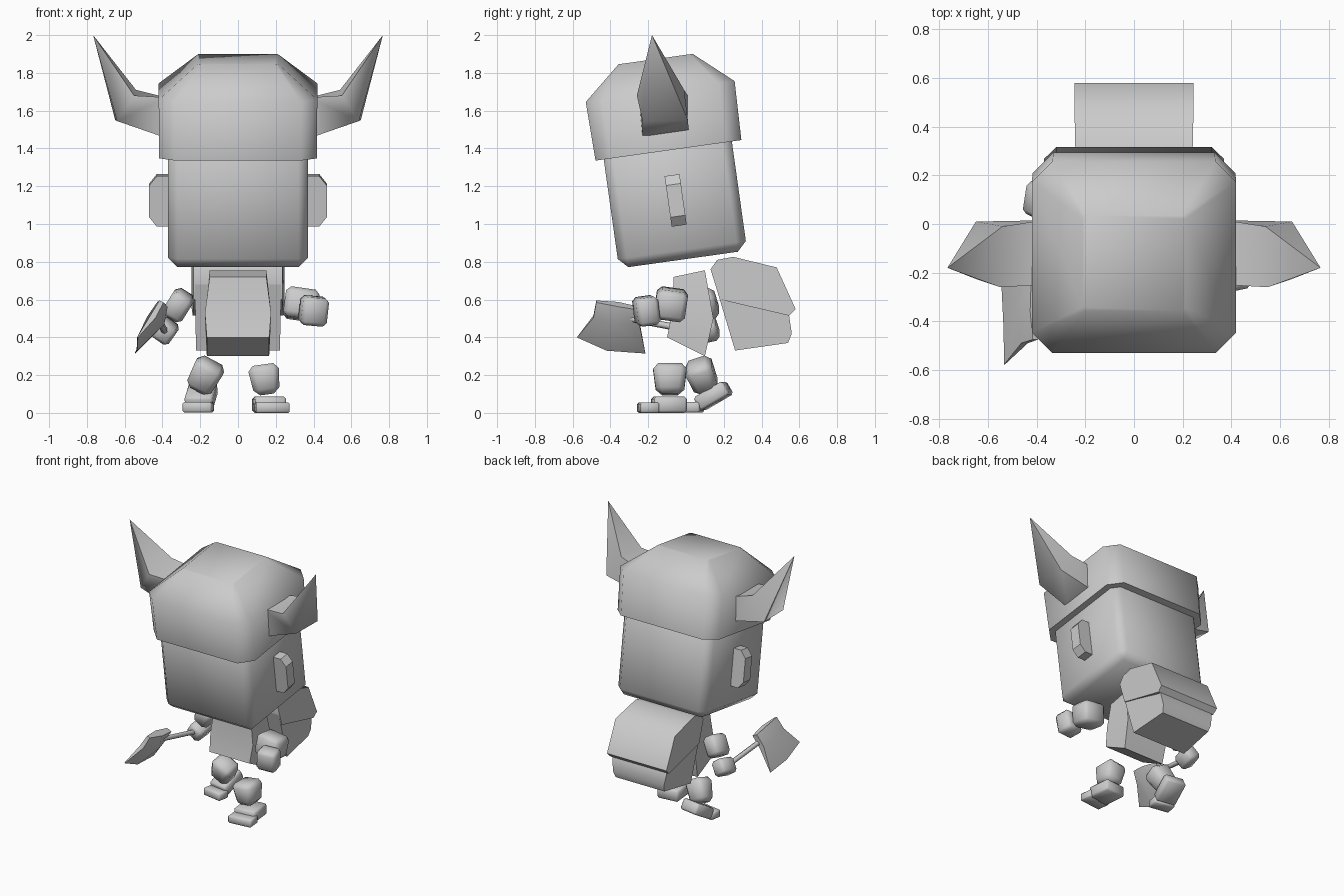
import bpy, bmesh
from math import radians
from mathutils import Matrix, Euler, Vector

cube = bpy.data.objects.get("Cube")
if cube:
    bpy.data.objects.remove(cube, do_unlink=True)

grey = bpy.data.materials.new("plain grey")
grey.use_nodes = True
COLOUR = (0.6, 0.6, 0.6, 1)
grey.diffuse_color = COLOUR
grey.node_tree.nodes["Principled BSDF"].inputs["Base Color"].default_value = COLOUR
TILT = radians(8)


def finish(name, bm, place=Matrix(), angle=62):
    """Turn a bmesh into a smooth object that keeps its hard edges."""
    bm.transform(place)
    bmesh.ops.recalc_face_normals(bm, faces=bm.faces)
    for f in bm.faces:
        f.smooth = True
    mesh = bpy.data.meshes.new(name)
    bm.to_mesh(mesh)
    bm.free()
    mesh.set_sharp_from_angle(angle=radians(angle))
    mesh.materials.append(grey)
    obj = bpy.data.objects.new(name, mesh)
    bpy.context.collection.objects.link(obj)
    return obj


def placed(centre, turn=(0, 0, 0)):
    return Matrix.Translation(centre) @ Euler([radians(a) for a in turn]).to_matrix().to_4x4()


def block(name, size, centre, turn=(0, 0, 0), bevel=0.02, taper=1.0, angle=62):
    """Bevelled box; taper scales its lower end."""
    bm = bmesh.new()
    bmesh.ops.create_cube(bm, size=1)
    for v in bm.verts:
        k = taper if v.co.z < 0 else 1
        v.co = Vector((v.co.x * size[0] * k, v.co.y * size[1] * k, v.co.z * size[2]))
    if bevel:
        bmesh.ops.bevel(bm, geom=bm.edges[:], offset=bevel, segments=1, affect='EDGES')
    return finish(name, bm, placed(centre, turn), angle)


def loft(name, rings, place=Matrix(), angle=62):
    """Skin a list of equal rings and cap both ends."""
    bm = bmesh.new()
    rows = [[bm.verts.new(p) for p in ring] for ring in rings]
    n = len(rows[0])
    for a, b in zip(rows, rows[1:]):
        for i in range(n):
            j = (i + 1) % n
            bm.faces.new((a[i], a[j], b[j], b[i]))
    bm.faces.new(rows[0])
    bm.faces.new(rows[-1])
    bmesh.ops.remove_doubles(bm, verts=bm.verts, dist=0.0005)
    return finish(name, bm, place, angle)


def octagon(x, y, cut, z):
    return [(x, cut - y, z), (x, y - cut, z), (x - cut, y, z), (cut - x, y, z),
            (-x, y - cut, z), (-x, cut - y, z), (cut - x, -y, z), (x - cut, -y, z)]


def rect(x, y0, y1, z0, z1):
    return [(-x, y0, z0), (x, y0, z0), (x, y1, z1), (-x, y1, z1)]


def extruded(name, outline, half_widths):
    """Side outline of (y, z) points widened along x."""
    return loft(name, [[(s * w, y, z) for (y, z), w in zip(outline, half_widths)] for s in (-1, 1)], angle=55)


# Head and helmet lean forward together
block("head", (0.74, 0.685, 0.70), (0, -0.064, 1.159), (8, 0, 0), 0.05)
loft("helmet", [octagon(0.417, 0.39, 0.085, 0), octagon(0.42, 0.398, 0.085, 0.314),
                octagon(0.212, 0.198, 0.015, 0.488)],
     placed((0, -0.093, 1.39), (8, 0, 0)))

for side, s in (("left", 1), ("right", -1)):
    # Flat ears with a narrower outer end
    ear = [[(s * x, y * 0.04, z * h) for y, z in ((-1, -1), (1, -1), (1, 1), (-1, 1))]
           for x, h in ((0.36, 0.135), (0.43, 0.135), (0.47, 0.085))]
    loft(side + "_ear", ear, placed((0, -0.055, 1.125), (8, 0, 0)), 25)
    # Curved horns
    horn = [[(0.38, -0.23, 1.455), (0.38, 0.015, 1.49), (0.38, 0.015, 1.67), (0.38, -0.25, 1.67)],
            [(0.64, -0.23, 1.545), (0.65, 0.01, 1.55), (0.54, -0.01, 1.71), (0.55, -0.26, 1.68)],
            [(0.767, -0.18, 2.0)] * 4]
    loft(side + "_horn", [[(s * x, y, z) for x, y, z in ring] for ring in horn], angle=75)

# Torso
loft("torso", [rect(0.165, -0.10, 0.10, 0.40, 0.30), rect(0.175, -0.075, 0.145, 0.53, 0.50),
               rect(0.15, -0.065, 0.10, 0.72, 0.755)])

# Backpack with its overhanging flap
extruded("backpack_flap", [(0.13, 0.76), (0.165, 0.81), (0.25, 0.826), (0.48, 0.77), (0.58, 0.55),
                           (0.545, 0.515), (0.18, 0.60)],
         [0.235, 0.235, 0.24, 0.245, 0.245, 0.24, 0.235])
extruded("backpack_bag", [(0.14, 0.73), (0.40, 0.74), (0.545, 0.52), (0.56, 0.42), (0.54, 0.37), (0.26, 0.33)],
         [0.23, 0.23, 0.225, 0.21, 0.20, 0.222])

# Arms
block("left_arm", (0.18, 0.165, 0.16), (0.335, -0.08, 0.575), (-8, 8, 0), 0.025)
block("left_hand", (0.14, 0.12, 0.15), (0.40, -0.21, 0.54), (8, 5, 12), 0.02)
block("right_arm", (0.12, 0.15, 0.15), (-0.315, 0.09, 0.57), (15, 32, 0), 0.025)
block("right_hand", (0.11, 0.14, 0.11), (-0.385, 0.10, 0.435), (15, 35, 0), 0.02)

# Axe handle runs from the rear hand to the blade
start, end = Vector((-0.375, 0.17, 0.41)), Vector((-0.425, -0.30, 0.50))
bm = bmesh.new()
bmesh.ops.create_cone(bm, cap_ends=True, segments=6, radius1=0.018, radius2=0.018, depth=(end - start).length)
finish("axe_handle", bm, Matrix.Translation((start + end) / 2)
       @ (end - start).to_track_quat('Z', 'Y').to_matrix().to_4x4())


def blade_ring(spine, thick):
    """Cross-section along the spine, wide at the middle and thin at its ends."""
    flat = Vector((0.9, 0, -0.42))
    spine = [Vector(p) for p in spine]
    return ([p + flat * t for p, t in zip(spine, thick)]
            + [p - flat * t for p, t in reversed(list(zip(spine, thick)))])


loft("axe_blade", [
    blade_ring([(-0.405, -0.475, 0.59), (-0.40, -0.36, 0.575), (-0.405, -0.23, 0.55)], (0.012, 0.03, 0.02)),
    blade_ring([(-0.45, -0.49, 0.51), (-0.435, -0.37, 0.49), (-0.45, -0.245, 0.47)], (0.015, 0.05, 0.02)),
    blade_ring([(-0.532, -0.577, 0.40), (-0.535, -0.42, 0.33), (-0.545, -0.215, 0.315)], (0.002, 0.002, 0.002))])

# Left leg planted forward
block("left_leg", (0.17, 0.185, 0.16), (0.143, -0.085, 0.177), (0, -8, 0), 0.03, 0.78)
block("left_shoe", (0.165, 0.175, 0.085), (0.165, -0.09, 0.043), (0, 0, 6), 0.012)
block("left_toe", (0.18, 0.10, 0.055), (0.18, -0.20, 0.028), (0, 0, 6), 0.008)

# Right leg pushing off behind, heel raised
block("right_leg", (0.165, 0.15, 0.17), (-0.175, 0.085, 0.195), (20, 28, 0), 0.03, 0.85)
block("right_shoe", (0.15, 0.18, 0.08), (-0.195, 0.145, 0.09), (30, 0, -10), 0.012)
block("right_toe", (0.155, 0.09, 0.055), (-0.21, 0.04, 0.03), (0, 0, -10), 0.008)
